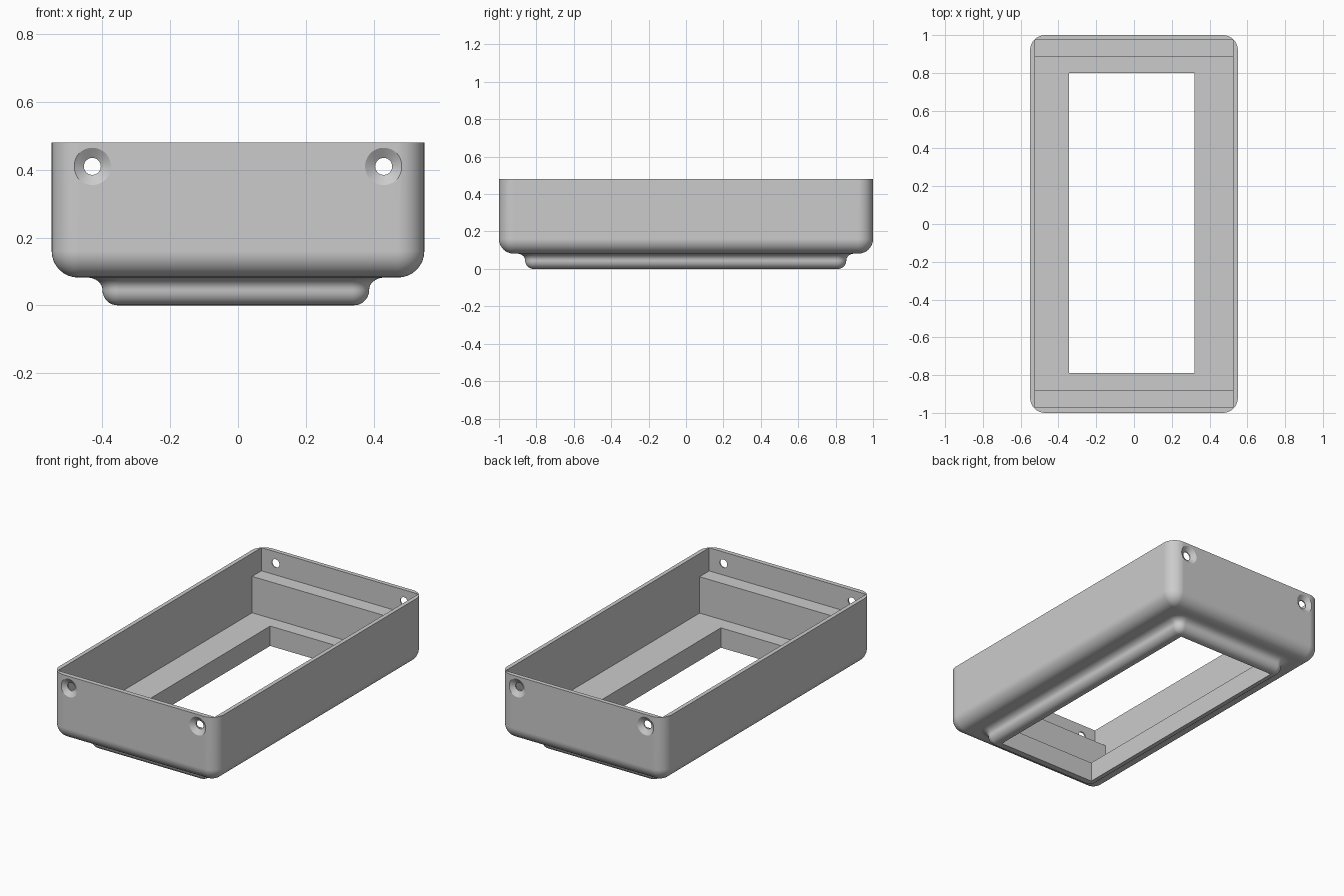
import bpy, bmesh, math
from mathutils import Matrix

if "Cube" in bpy.data.objects:
    bpy.data.objects.remove(bpy.data.objects["Cube"])

CORNER_STEPS = 10


def ring(x0, x1, y0, y1, r, z):
    """Rounded rectangle loop at height z."""
    pts = []
    corners = [(x1 - r, y1 - r), (x0 + r, y1 - r), (x0 + r, y0 + r), (x1 - r, y0 + r)]
    for q, (cx, cy) in enumerate(corners):
        for i in range(CORNER_STEPS + 1):
            a = math.pi / 2 * (q + i / CORNER_STEPS)
            pts.append((cx + r * math.cos(a), cy + r * math.sin(a), z))
    return pts


def new_object(name, bm):
    bmesh.ops.recalc_face_normals(bm, faces=bm.faces)
    mesh = bpy.data.meshes.new(name)
    bm.to_mesh(mesh)
    bm.free()
    ob = bpy.data.objects.new(name, mesh)
    bpy.context.collection.objects.link(ob)
    return ob


def box(name, x0, x1, y0, y1, z0, z1):
    bm = bmesh.new()
    bmesh.ops.create_cube(bm, size=1)
    for v in bm.verts:
        v.co = ((x0 + x1) / 2 + v.co.x * (x1 - x0),
                (y0 + y1) / 2 + v.co.y * (y1 - y0),
                (z0 + z1) / 2 + v.co.z * (z1 - z0))
    return new_object(name, bm)


def cone(name, x, y, z, r0, r1, depth):
    """Cone along +y, radius r0 at the -y end."""
    bm = bmesh.new()
    m = Matrix.Translation((x, y, z)) @ Matrix.Rotation(-math.pi / 2, 4, 'X')
    bmesh.ops.create_cone(bm, cap_ends=True, segments=40, radius1=r0, radius2=r1,
                          depth=depth, matrix=m)
    return new_object(name, bm)


# Outer shell: stack of rounded loops (grow = outward offset from base outline)
PLINTH = (-0.40, 0.387, -0.86, 0.857, 0.05)
BODY = (-0.55, 0.55, -1.0, 1.0, 0.08)
profile = []
STEPS = 8
for i in range(STEPS + 1):            # convex bottom edge of the plinth
    a = math.pi / 2 * i / STEPS
    profile.append((PLINTH, -0.045 * (1 - math.sin(a)), 0.045 * (1 - math.cos(a))))
for i in range(STEPS + 1):            # concave flare into the body
    a = math.pi / 2 * i / STEPS
    profile.append((PLINTH, 0.046 * (1 - math.cos(a)), 0.046 + 0.036 * math.sin(a)))
for i in range(STEPS + 1):            # convex bottom edge of the body
    a = math.pi / 2 * i / STEPS
    profile.append((BODY, -0.078 * (1 - math.sin(a)), 0.082 + 0.078 * (1 - math.cos(a))))
profile.append((BODY, 0, 0.48))

bm = bmesh.new()
rows = []
for (x0, x1, y0, y1, r), g, z in profile:
    rows.append([bm.verts.new(p) for p in ring(x0 - g, x1 + g, y0 - g, y1 + g, r + g, z)])
for a, b in zip(rows, rows[1:]):
    n = len(a)
    for i in range(n):
        bm.faces.new((a[i], a[(i + 1) % n], b[(i + 1) % n], b[i]))
bm.faces.new(rows[0][::-1])
bm.faces.new(rows[-1])
shell = new_object("bezel_housing", bm)

# Cutters: stepped cavity, window, countersunk screw holes
cutters = [
    box("upper_cavity_cutter", -0.525, 0.525, -0.972, 0.974, 0.34, 0.6),
    box("lower_cavity_cutter", -0.525, 0.525, -0.88, 0.885, 0.12, 0.5),
    box("window_cutter", -0.345, 0.32, -0.79, 0.80, -0.1, 0.3),
]
for x in (-0.43, 0.43):
    cutters.append(cone("screw_hole_cutter", x, 0, 0.41, 0.025, 0.025, 2.4))
    for s in (-1, 1):
        # slope 0.03 over 0.02, extended 0.01 beyond the wall
        radii = (0.07, 0.025) if s < 0 else (0.025, 0.07)
        cutters.append(cone("countersink_cutter", x, s * 0.995, 0.41, *radii, 0.03))

bpy.context.view_layer.objects.active = shell
shell.select_set(True)
for c in cutters:
    mod = shell.modifiers.new("cut", 'BOOLEAN')
    mod.operation = 'DIFFERENCE'
    mod.solver = 'EXACT'
    mod.object = c
    bpy.ops.object.modifier_apply(modifier=mod.name)
for c in cutters:
    bpy.data.objects.remove(c)

# Colour and shading
grey = bpy.data.materials.new("plain_grey")
grey.diffuse_color = (0.6, 0.6, 0.6, 1)
grey.use_nodes = True
grey.node_tree.nodes["Principled BSDF"].inputs["Base Color"].default_value = grey.diffuse_color
shell.data.materials.clear()
shell.data.materials.append(grey)
bpy.ops.object.shade_smooth_by_angle(angle=math.radians(30))
wn = shell.modifiers.new("flat_face_normals", 'WEIGHTED_NORMAL')
wn.keep_sharp = True
